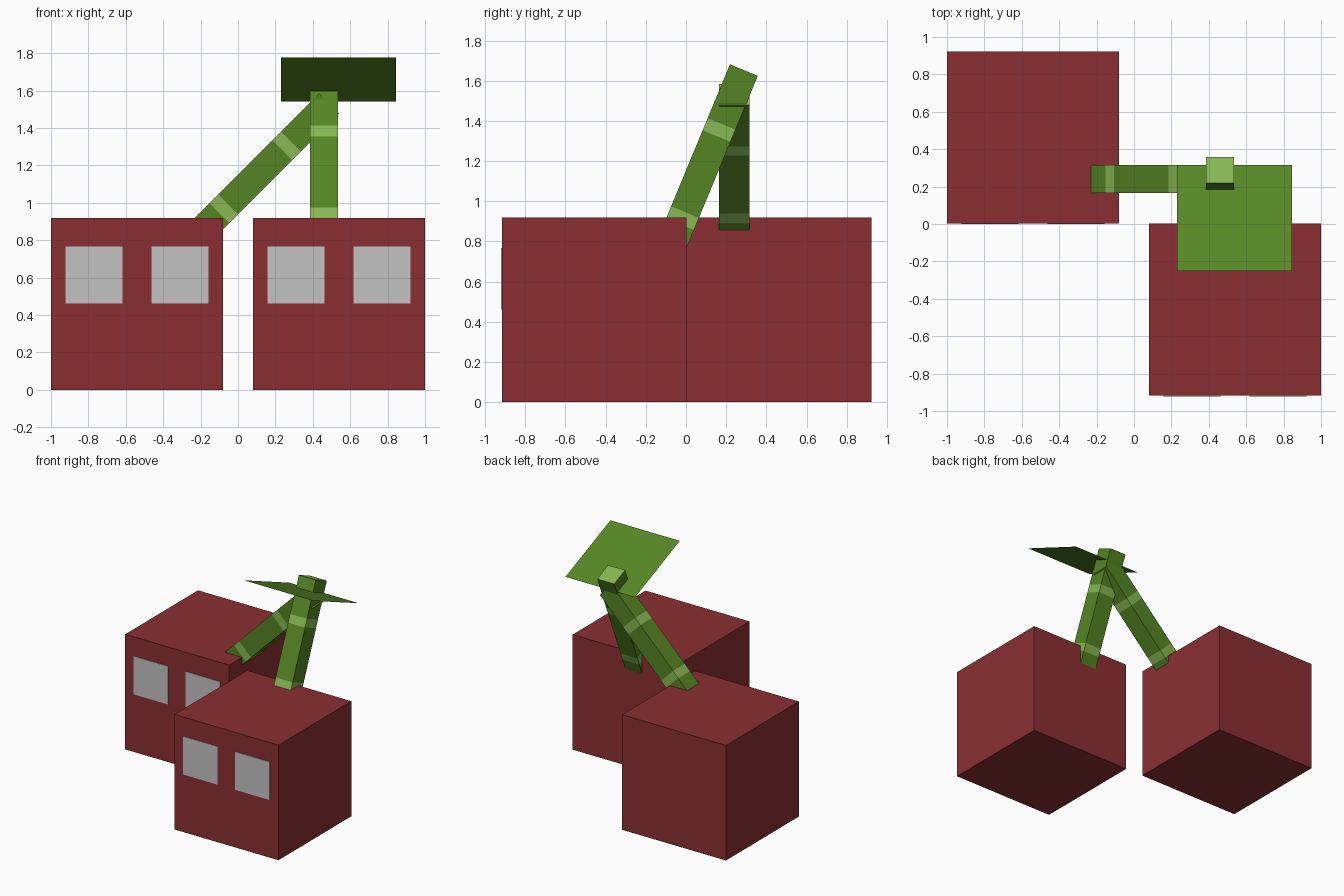
import bpy, bmesh
from math import radians
from mathutils import Matrix, Vector

if "Cube" in bpy.data.objects:
    bpy.data.objects.remove(bpy.data.objects["Cube"], do_unlink=True)


def material(name, hex_code):
    channels = [int(hex_code[i:i + 2], 16) / 255 for i in (0, 2, 4)]
    colour = [c / 12.92 if c < 0.04 else ((c + 0.055) / 1.055) ** 2.4 for c in channels] + [1]
    mat = bpy.data.materials.new(name)
    mat.use_nodes = True
    mat.diffuse_color = colour
    mat.node_tree.nodes["Principled BSDF"].inputs["Base Color"].default_value = colour
    return mat


RED = material("fruit red", "8a2f32")
GREY = material("window grey", "c3c3c3")
GREEN = material("stem green", "558524")
LIGHT = material("band light green", "88b853")
LEAF = material("leaf green", "588726")


def finish(name, bm, mats):
    mesh = bpy.data.meshes.new(name)
    bmesh.ops.recalc_face_normals(bm, faces=bm.faces)
    bm.to_mesh(mesh)
    bm.free()
    obj = bpy.data.objects.new(name, mesh)
    bpy.context.collection.objects.link(obj)
    for mat in mats:
        mesh.materials.append(mat)
    return obj


def box(name, low, size, mat):
    bm = bmesh.new()
    centre = Vector(low) + Vector(size) / 2
    bmesh.ops.create_cube(bm, size=1, matrix=Matrix.Translation(centre) @ Matrix.Diagonal((*size, 1)))
    return finish(name, bm, [mat])


def stem(name, top, rotation):
    """Square beam hanging from its top end, with light bands and light ends."""
    bm = bmesh.new()
    half = 0.075
    corners = [(-half, -half), (half, -half), (half, half), (-half, half)]
    rings = [[bm.verts.new((x, y, -depth)) for x, y in corners]
             for depth in (0, 0.29, 0.355, 0.765, 0.83, 0.98)]
    for i, (a, b) in enumerate(zip(rings, rings[1:])):
        for k in range(4):
            n = (k + 1) % 4
            bm.faces.new((a[k], a[n], b[n], b[k])).material_index = i % 2
    for ring in (rings[0], rings[-1]):
        bm.faces.new(ring).material_index = 1
    obj = finish(name, bm, [GREEN, LIGHT])
    obj.location = top
    obj.rotation_euler = rotation


# Two cubes, each with a pair of square windows on the front
SIDE = 0.92
WINDOW = 0.305
for label, x, y in (("right", -1, 0.003), ("left", 0.08, -0.917)):
    box(label + "_cube", (x, y, 0), (SIDE, SIDE, SIDE), RED)
    for number, offset in enumerate((0.077, SIDE - 0.077 - WINDOW)):
        box(f"{label}_window_{number + 1}", (x + offset, y - 0.004, 0.462),
            (WINDOW, 0.006, WINDOW), GREY)

# Stems leaning together at the top
stem("left_stem", (0.46, 0.288, 1.653), (radians(-22.5), 0, 0))
stem("right_stem", (0.488, 0.24, 1.532), (0, radians(45), 0))

# Flat leaf square to the left stem
bm = bmesh.new()
bmesh.ops.create_grid(bm, x_segments=1, y_segments=1, size=0.307)
leaf = finish("leaf", bm, [LEAF])
leaf.location = (0.538, 0.032, 1.66)
leaf.rotation_euler = (radians(-22.5), 0, 0)
